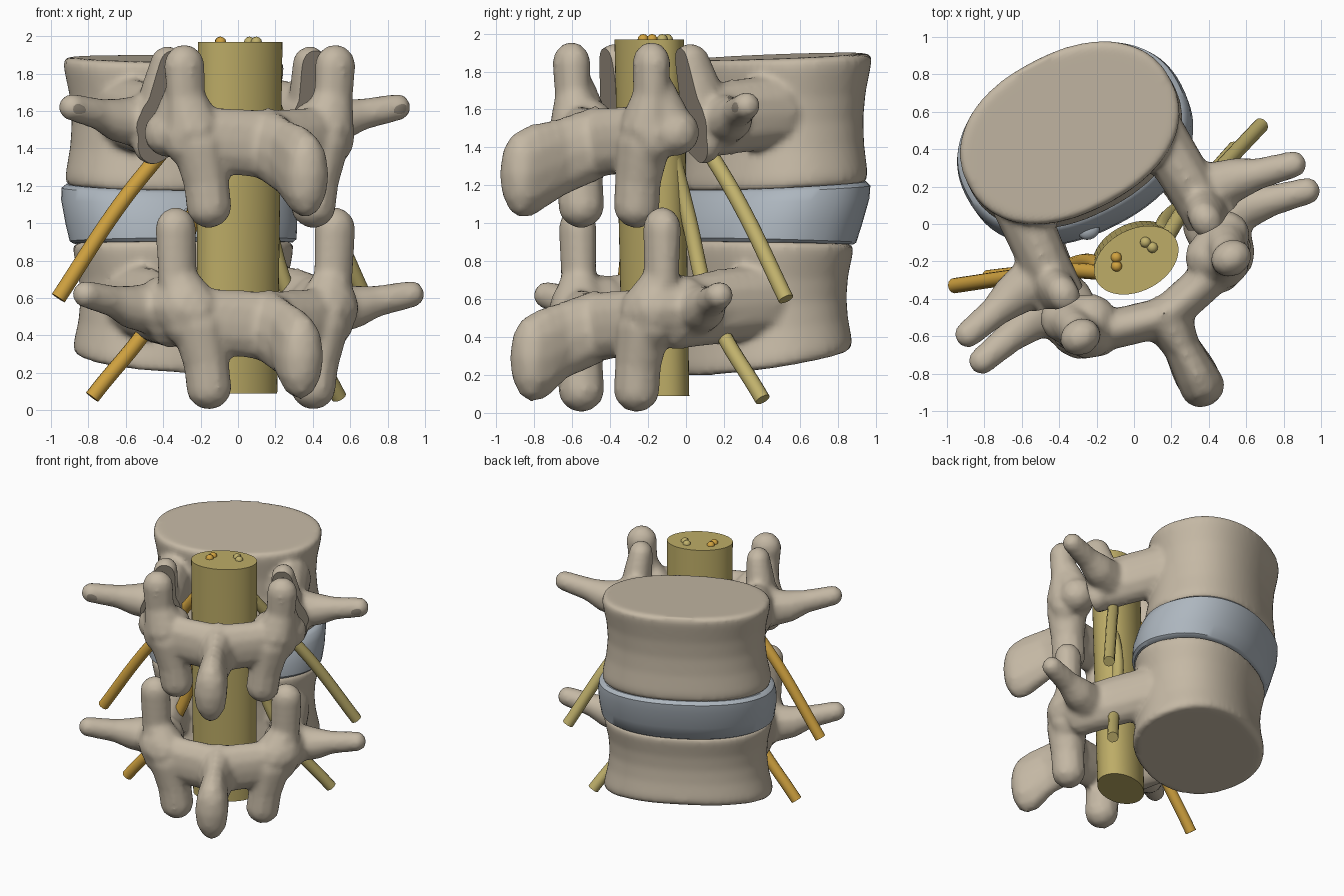
import bpy, bmesh, math
from mathutils import Vector, Matrix

if "Cube" in bpy.data.objects:
    bpy.data.objects.remove(bpy.data.objects["Cube"])

# Local frame: x = lateral, y = towards the vertebral bodies, z = up
FRAME = Matrix.Translation((-0.34, 0.48, 0)) @ Matrix.Rotation(math.radians(27.6), 4, 'Z')


def material(name, rgb):
    m = bpy.data.materials.new(name)
    m.diffuse_color = (*rgb, 1)
    m.use_nodes = True
    m.node_tree.nodes["Principled BSDF"].inputs["Base Color"].default_value = m.diffuse_color
    return m


BONE = material("bone", (0.555, 0.48, 0.373))
CUT = material("cut_bone", (0.29, 0.25, 0.195))
DISC = material("disc_blue_grey", (0.42, 0.47, 0.52))
CORD = material("cord_olive", (0.51, 0.415, 0.135))
GOLD = material("nerve_gold", (0.63, 0.36, 0.05))
OLIVE = material("nerve_olive", (0.53, 0.44, 0.15))


def finish(name, bm, mats, angle=40):
    bmesh.ops.recalc_face_normals(bm, faces=bm.faces)
    me = bpy.data.meshes.new(name)
    bm.to_mesh(me)
    bm.free()
    ob = bpy.data.objects.new(name, me)
    bpy.context.collection.objects.link(ob)
    for m in mats:
        me.materials.append(m)
    ob.matrix_world = FRAME
    bpy.ops.object.select_all(action='DESELECT')
    ob.select_set(True)
    bpy.context.view_layer.objects.active = ob
    bpy.ops.object.shade_smooth_by_angle(angle=math.radians(angle))
    return ob


def ball(bm, pos, r, sub=2):
    r = r if isinstance(r, tuple) else (r, r, r)
    bmesh.ops.create_icosphere(bm, subdivisions=sub, radius=1,
                               matrix=Matrix.Translation(pos) @ Matrix.Diagonal((*r, 1)))


def limb(bm, nodes, mirror=True):
    """Tapered chain of overlapping balls, nodes = (x, y, z, radius)."""
    for side in ((1, -1) if mirror else (1,)):
        for p, q in zip(nodes, nodes[1:]):
            a, b = Vector(p[:3]), Vector(q[:3])
            ra, rb = [Vector(n[3]) if isinstance(n[3], tuple) else Vector((n[3],) * 3)
                      for n in (p, q)]
            steps = max(2, int((b - a).length / 0.03))
            for i in range(steps + 1):
                c = a.lerp(b, i / steps)
                ball(bm, (c.x * side, c.y, c.z), tuple(ra.lerp(rb, i / steps)))


def loft(bm, rings, n=72, power=0.9):
    """Closed stack of rounded oval rings: (y, z, tilt, half width, half depth)."""
    loops = []
    for y, z, tilt, a, b in rings:
        loop = []
        for i in range(n):
            t = 2 * math.pi * i / n
            c, s = math.cos(t), math.sin(t)
            px = a * math.copysign(abs(c) ** power, c)
            py = b * math.copysign(abs(s) ** power, s)
            loop.append(bm.verts.new((px, y + py, z + tilt * py)))
        loops.append(loop)
    for lo, hi in zip(loops, loops[1:]):
        for i in range(n):
            j = (i + 1) % n
            bm.faces.new((lo[i], lo[j], hi[j], hi[i]))
    bm.faces.new(loops[0][::-1])
    bm.faces.new(loops[-1])


def fuse(bm, smooth=5):
    """Merge overlapping volumes into one soft skin."""
    me = bpy.data.meshes.new("fuse_source")
    bmesh.ops.recalc_face_normals(bm, faces=bm.faces)
    bm.to_mesh(me)
    bm.free()
    ob = bpy.data.objects.new("fuse_source", me)
    bpy.context.collection.objects.link(ob)
    rm = ob.modifiers.new("remesh", 'REMESH')
    rm.mode, rm.voxel_size = 'VOXEL', 0.02
    sm = ob.modifiers.new("smooth", 'SMOOTH')
    sm.factor, sm.iterations = 0.5, smooth
    deps = bpy.context.evaluated_depsgraph_get()
    out = bmesh.new()
    out.from_mesh(bpy.data.meshes.new_from_object(ob.evaluated_get(deps)))
    bpy.data.objects.remove(ob)
    for f in out.faces:
        f.material_index = 0
    return out


def slice_off(bm, co, no):
    """Remove everything beyond a plane and cap it with the cut colour."""
    res = bmesh.ops.bisect_plane(bm, geom=bm.verts[:] + bm.edges[:] + bm.faces[:],
                                 plane_co=co, plane_no=no, clear_outer=True)
    edges = [e for e in res['geom_cut'] if isinstance(e, bmesh.types.BMEdge)]
    for f in bmesh.ops.holes_fill(bm, edges=edges, sides=0)['faces']:
        f.material_index = 1


def body(bm, y0, y1, z0, z1, t0, t1):
    """Waisted vertebral body."""
    rings = []
    for k, s in ((0, .965), (.03, 1), (.1, 1), (.3, .955), (.5, .935), (.7, .95),
                 (.9, .995), (.97, 1), (1, .965)):
        rings.append((y0 + (y1 - y0) * k, z0 + (z1 - z0) * k,
                      t0 + (t1 - t0) * k, .612 * s, .43 * s))
    loft(bm, rings)


def front_limbs(bm, dy, z):
    """Pedicles and transverse processes."""
    limb(bm, [(.42, -.22 + dy / 2, z + .03, (.15, .15, .2)),
              (.44, -.5 + dy / 2, z, (.14, .15, .2)),
              (.46, -.76 + dy / 2, z - .04, (.15, .14, .19))])
    limb(bm, [(.50, -.60 + dy, z - .02, .15), (.66, -.62 + dy, z - .01, .12),
              (.78, -.65 + dy, z + .02, .088), (.98, -.695 + dy, z + .06, .075)])


def arch(bm, z, knob_x, knob_y, knob_top, tip_y):
    """Lamina, upper and lower joint processes and spinous process."""
    limb(bm, [(.44, -.97, z + .05, (.13, .12, .17)), (.24, -1.04, z + .02, (.13, .11, .18)),
              (0, -1.1, z, (.13, .11, .19))])
    limb(bm, [(.40, -.97, z + .08, .16), (knob_x - .01, knob_y, z + .25, (.11, .09, .11)),
              (knob_x, knob_y, knob_top - .11, (.115, .1, .12))])
    limb(bm, [(.37, -.99, z, .15), (.33, -1.0, z - .2, .125), (.315, -1.0, z - .325, .125)])
    limb(bm, [(0, -1.08, z, (.15, .1, .2)), (0, -1.28, z - .07, (.10, .1, .21)),
              (0, tip_y + .06, z - .14, (.12, .1, .245)),
              (0, tip_y, z - .16, (.125, .115, .235))], mirror=False)


# Lower vertebra, one continuous bone
bm = bmesh.new()
body(bm, -.11, -.10, .27, .90, .18, -.02)
front_limbs(bm, -.16, .56)
arch(bm, .45, .48, -.935, 1.08, -1.46)
limb(bm, [(.46, -.8, .55, .18), (.44, -.95, .55, .16)])
finish("lower_vertebra", fuse(bm), [BONE])

# Upper vertebra, front part ending in two flat cut faces
cut_no = Vector((0, -.6, -.09)).normalized()
bm = bmesh.new()
body(bm, -.02, .01, 1.19, 1.88, .06, .05)
front_limbs(bm, 0, 1.56)
limb(bm, [(.43, -.74, 1.85, (.09, .11, .1)), (.45, -.71, 1.68, (.11, .15, .13)),
          (.50, -.70, 1.42, (.11, .1, .11))])
bm = fuse(bm)
slice_off(bm, Vector((0, -.80, 1.9)), cut_no)
finish("upper_vertebra_front", bm, [BONE, CUT])

# Upper vertebra, detached rear arch with side wings up to the cut
bm = bmesh.new()
arch(bm, 1.42, .455, -.985, 1.95, -1.52)
limb(bm, [(.36, -.93, 1.52, .14), (.49, -.86, 1.48, .13)])
limb(bm, [(.45, -.95, 1.70, (.09, .1, .1)), (.47, -.88, 1.52, .12)])
bm = fuse(bm)
slice_off(bm, Vector((0, -.82, 1.9)), -cut_no)
finish("upper_vertebra_arch", bm, [BONE, CUT])

# Disc between the bodies, flaring upwards
bm = bmesh.new()
loft(bm, [(-.10, .895, -.02, .61, .43), (-.10, .91, -.03, .63, .445),
          (-.08, 1.0, -.01, .643, .458), (-.04, 1.12, .03, .648, .46),
          (-.02, 1.18, .05, .637, .447), (-.02, 1.20, .06, .61, .425)])
finish("disc", bm, [DISC])
bm = bmesh.new()
ball(bm, (-.15, -.50, 1.05), (.06, .05, .04), 3)
finish("disc_bulge", bm, [DISC])

# Cord sheath
bm = bmesh.new()
loft(bm, [(-.72, .09, 0, .23, .157), (-.76, 1.97, 0, .24, .165)], 48, 1.0)
finish("cord", bm, [CORD])


def tube(name, pts, r, mat):
    cu = bpy.data.curves.new(name, 'CURVE')
    cu.dimensions, cu.bevel_depth, cu.bevel_resolution = '3D', r, 4
    cu.use_fill_caps, cu.resolution_u = True, 10
    sp = cu.splines.new('BEZIER')
    sp.bezier_points.add(len(pts) - 1)
    for bp, p in zip(sp.bezier_points, pts):
        bp.co = p
        bp.handle_left_type = bp.handle_right_type = 'AUTO'
    ob = bpy.data.objects.new(name, cu)
    bpy.context.collection.objects.link(ob)
    cu.materials.append(mat)
    ob.matrix_world = FRAME


# Paired nerves and the root ends on top of the cord
for side, label, mat in ((-1, "left", GOLD), (1, "right", OLIVE)):
    upper = [(.18, -.74, 1.70), (.37, -.63, 1.42), (.61, -.54, 1.10), (.925, -.43, .60)]
    lower = [(.18, -.74, 1.45), (.225, -.65, 1.05), (.41, -.60, .54), (.745, -.475, .07)]
    for part, pts in (("upper_nerve", upper), ("lower_nerve", lower)):
        tube(f"{label}_{part}", [(x * side, y, z) for x, y, z in pts], .041, mat)
    bm = bmesh.new()
    for d in (-1, 1):
        ball(bm, (side * (.098 + .01 * d), -.719 - .021 * d, 1.968), .03)
    finish(f"{label}_root_ends", bm, [mat])
